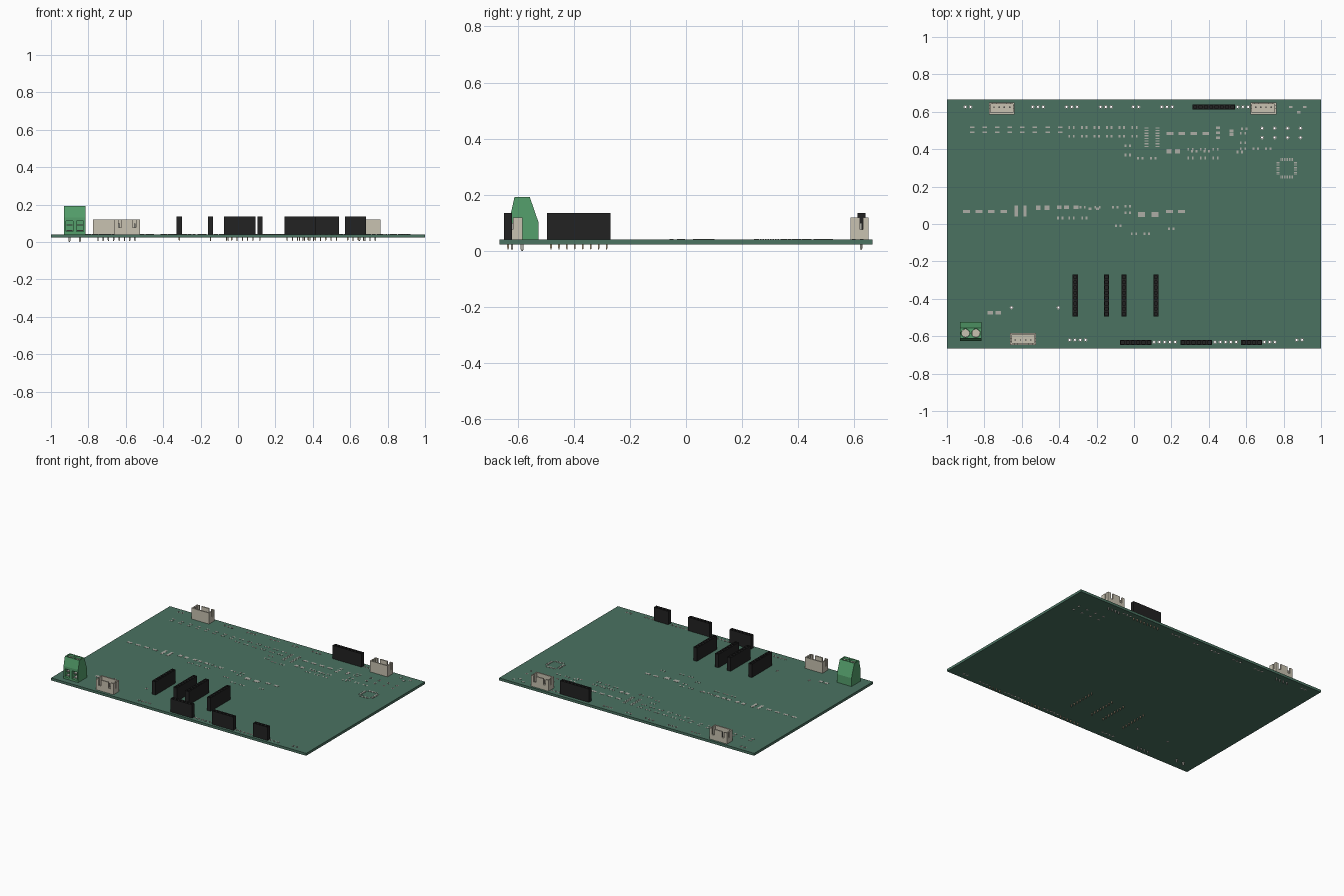
import bpy, bmesh
from mathutils import Matrix, Vector

if "Cube" in bpy.data.objects:
    bpy.data.objects.remove(bpy.data.objects["Cube"])

Z0, Z1 = 0.0235, 0.041      # board underside and top
P = 0.0283                  # pin pitch


def mat(name, r, g, b):
    m = bpy.data.materials.new(name)
    m.diffuse_color = (r, g, b, 1)
    m.use_nodes = True
    m.node_tree.nodes["Principled BSDF"].inputs["Base Color"].default_value = m.diffuse_color
    return m


GREEN = mat("board_green", 0.07, 0.17, 0.12)
BLACK = mat("black_plastic", 0.016, 0.016, 0.016)
CREAM = mat("cream_plastic", 0.58, 0.54, 0.44)
LIME = mat("terminal_green", 0.09, 0.35, 0.15)
METAL = mat("tin", 0.42, 0.42, 0.38)
GOLD = mat("brass", 0.5, 0.4, 0.27)


def finish(name, bm, m=None, hide=False):
    bmesh.ops.recalc_face_normals(bm, faces=bm.faces)
    me = bpy.data.meshes.new(name)
    bm.to_mesh(me)
    bm.free()
    o = bpy.data.objects.new(name, me)
    bpy.context.collection.objects.link(o)
    if m:
        me.materials.append(m)
    if hide:
        o.hide_render = True
        o.hide_viewport = True
    return o


def box(bm, x0, x1, y0, y1, z0, z1):
    mx = Matrix.Translation(((x0 + x1) / 2, (y0 + y1) / 2, (z0 + z1) / 2))
    bmesh.ops.create_cube(bm, size=1, matrix=mx @ Matrix.Diagonal((x1 - x0, y1 - y0, z1 - z0, 1)))


def cyl(bm, x, y, z0, z1, r, n=10):
    bmesh.ops.create_cone(bm, cap_ends=True, segments=n, radius1=r, radius2=r, depth=z1 - z0,
                          matrix=Matrix.Translation((x, y, (z0 + z1) / 2)))


def pin(bm, x, y, z0, z1, h=0.0035):
    # square pin with a tapered lower tip
    box(bm, x - h, x + h, y - h, y + h, z0 + 0.006, z1)
    bmesh.ops.create_cone(bm, cap_ends=True, segments=4, radius1=h * 0.7, radius2=h * 1.414, depth=0.006,
                          matrix=Matrix.Translation((x, y, z0 + 0.003)) @ Matrix.Rotation(0.7854, 4, 'Z'))


def cut(o, cutter):
    md = o.modifiers.new("cut", 'BOOLEAN')
    md.object = cutter
    md.operation = 'DIFFERENCE'
    md.solver = 'EXACT'


# plated holes: (first x, count, y)
ROWS = [(-0.902, 2, 0.626), (-0.542, 3, 0.626), (-0.361, 3, 0.626), (-0.179, 3, 0.626), (-0.004, 2, 0.626),
        (0.148, 3, 0.626), (0.554, 3, 0.626), (-0.344, 4, -0.62), (0.107, 5, -0.631), (0.433, 5, -0.631),
        (0.697, 3, -0.631), (0.87, 2, -0.62), (-0.655, 1, -0.447), (-0.404, 1, -0.447)]
holes = [(x + i * P, y) for x, n, y in ROWS for i in range(n)]
vias = [(x, y) for x in (0.685, 0.752, 0.821, 0.89) for y in (0.512, 0.462)]

# circuit board with drilled holes
bm = bmesh.new()
box(bm, -1, 1, -0.665, 0.665, Z0, Z1)
board = finish("circuit_board", bm, GREEN)
bm = bmesh.new()
for x, y in holes + vias:
    cyl(bm, x, y, 0, 0.08, 0.0065, 12)
cut(board, finish("drill_cutter", bm, hide=True))

# plated rings
bm = bmesh.new()
for x, y in holes + vias:
    loops = []
    for r, z in ((0.0057, Z0 - 0.0006), (0.0057, Z1 + 0.0006), (0.0098, Z1 + 0.0006), (0.0098, Z0 - 0.0006)):
        loops.append([bm.verts.new(Vector((x, y, z)) + Matrix.Rotation(k * 0.5235988, 3, 'Z') @ Vector((r, 0, 0)))
                      for k in range(12)])
    for a in range(4):
        A, B = loops[a], loops[(a + 1) % 4]
        for k in range(12):
            bm.faces.new((A[k], A[(k + 1) % 12], B[(k + 1) % 12], B[k]))
finish("plated_holes", bm, METAL)

# surface mount pads
bm = bmesh.new()


def pad(x, y, w, h):
    box(bm, x - w / 2, x + w / 2, y - h / 2, y + h / 2, Z1 - 0.001, Z1 + 0.0012)


def pairs(xs, ys, gx, gy, w, h):
    for x in xs:
        for y in ys:
            pad(x - gx / 2, y - gy / 2, w, h)
            pad(x + gx / 2, y + gy / 2, w, h)


def steps(x, n, d=0.0673):
    return [x + i * d for i in range(n)]


SM = (0.024, 0, 0.01, 0.014)      # small two-pad part
pairs(steps(-0.866, 8), [0.504], 0, 0.027, 0.024, 0.009)
pairs(steps(-0.334, 6), [0.516, 0.469], *SM)
pairs([0.322, 0.389], [0.388], *SM)
pairs([0.302, 0.369, 0.436], [0.4, 0.353], *SM)
pairs([-0.034], [0.418, 0.369], *SM)
pairs([0.034, 0.102], [0.352], *SM)
pairs(steps(0.583, 3), [0.402], *SM)
pairs([0.583], [0.435, 0.485], *SM)
pairs([0.59], [0.51], *SM)
pairs([0.565], [0.385], *SM)
pairs([-0.395, -0.334, -0.265], [0.032], *SM)
pairs([-0.275, -0.195, -0.1], [0.09], *SM)
pairs([-0.034], [0.095, 0.06], *SM)
pairs([-0.085], [-0.01], *SM)
pairs([0.0, 0.068], [-0.052], *SM)
pairs([0.2], [-0.025], *SM)
for x in steps(0.192, 4, 0.064):
    pad(x, 0.483, 0.036, 0.016)
for x in steps(-0.895, 4, 0.066):
    pad(x, 0.066, 0.036, 0.016)
for x in (-0.63, -0.583):
    pad(x, 0.069, 0.018, 0.06)
for x in (-0.512, -0.465):
    pad(x, 0.087, 0.026, 0.024)
for x in (-0.4, -0.36, -0.31):
    pad(x, 0.09, 0.026, 0.02)
for x in (-0.235, -0.195):
    pad(x, 0.082, 0.016, 0.014)
for x in (0.04, 0.112):
    pad(x, 0.05, 0.038, 0.027)
for x in (0.19, 0.254):
    pad(x, 0.066, 0.036, 0.016)
for x in (0.188, 0.232):
    pad(x, 0.389, 0.026, 0.022)
for x in (-0.769, -0.726):
    pad(x, -0.475, 0.028, 0.02)
for y in (0.515, 0.487, 0.462):
    pad(0.45, y, 0.022, 0.013)
for y in (0.497, 0.478):
    pad(0.521, y, 0.022, 0.015)
for x, y in ((0.838, 0.626), (0.912, 0.626), (0.88, 0.598)):
    pad(x, y, 0.018, 0.012)
# dual row and quad chip footprints
for i in range(8):
    for x in (0.067, 0.125):
        pad(x, 0.415 + i * 0.0141, 0.022, 0.0067)
    t = (i - 3.5) * 0.0089
    for s in (-1, 1):
        pad(0.817 + t, 0.298 + s * 0.047, 0.005, 0.017)
        pad(0.817 + s * 0.047, 0.298 + t, 0.017, 0.005)
finish("solder_pads", bm, METAL)


# socket strips: open square sockets on top, pins below
def socket_strip(name, cx, cy, n, vertical=False):
    L, h, top, bot = n * P / 2, 0.014, 0.1355, Z1
    bm = bmesh.new()
    g = [[bm.verts.new((-L + i * P, s * h, top)) for s in (-1, 1)] for i in range(n + 1)]
    cells = [bm.faces.new((g[i][0], g[i + 1][0], g[i + 1][1], g[i][1])) for i in range(n)]
    rim = [e for e in bm.edges if len(e.link_faces) == 1]
    ext = bmesh.ops.extrude_edge_only(bm, edges=rim)["geom"]
    for v in ext:
        if isinstance(v, bmesh.types.BMVert):
            v.co.z = bot
    bmesh.ops.holes_fill(bm, edges=[e for e in bm.edges if len(e.link_faces) == 1])
    bmesh.ops.inset_individual(bm, faces=cells, thickness=0.0095)
    for f in bmesh.ops.extrude_discrete_faces(bm, faces=cells)["faces"]:
        q = [bm.verts.new((v.co.x, v.co.y, top - 0.03)) for v in f.verts]
        old = list(f.verts)
        bm.faces.remove(f)
        for v, w in zip(old, q):
            v.co.z = top
        for k in range(4):
            bm.faces.new((old[k], old[(k + 1) % 4], q[(k + 1) % 4], q[k]))
        bm.faces.new(q)
    bmesh.ops.remove_doubles(bm, verts=bm.verts, dist=0.0001)
    body = finish(name, bm, BLACK)
    bm = bmesh.new()
    for i in range(n):
        pin(bm, -L + (i + 0.5) * P, 0, 0.006, Z1 + 0.01, 0.003)
    pins = finish(name + "_pins", bm, GOLD)
    for o in (body, pins):
        o.location = (cx, cy, 0)
        o.rotation_euler.z = 1.5707963 if vertical else 0


for i, (x, y, n, v) in enumerate([(-0.314, -0.382, 8, 1), (-0.147, -0.382, 8, 1), (-0.053, -0.382, 8, 1),
                                  (0.117, -0.382, 8, 1), (0.427, 0.626, 8, 0), (0.009, -0.634, 6, 0),
                                  (0.333, -0.634, 6, 0), (0.629, -0.634, 4, 0)]):
    socket_strip(f"socket_strip_{i + 1}", x, y, n, v)


# shrouded four-pin plugs: open box, slots in the outer wall and both ends
def plug(name, cx, cy, flip):
    X, ya, yb, t, top, low = 0.069, -0.026, 0.038, 0.009, 0.119, 0.077
    bm = bmesh.new()
    box(bm, -X, X, ya, yb, Z1, 0.058)
    box(bm, -X, X, yb - t, yb, 0.058, top)
    box(bm, -X, X, ya, ya + t, 0.058, low)
    for a, b in ((-X, -0.047), (-0.029, 0.029), (0.047, X)):
        box(bm, a, b, ya, ya + t, low, top)
    for s in (-1, 1):
        x0, x1 = sorted((s * X, s * (X - t)))
        box(bm, x0, x1, ya + t, yb - t, 0.058, low)
        box(bm, x0, x1, ya + t, -0.006, low, top)
        box(bm, x0, x1, 0.004, yb - t, low, top)
    body = finish(name, bm, CREAM)
    bm = bmesh.new()
    for i in range(4):
        pin(bm, (i - 1.5) * 0.0279, 0, 0.004, 0.1, 0.0036)
    pins = finish(name + "_pins", bm, METAL)
    for o in (body, pins):
        o.location = (cx, cy, 0)
        o.rotation_euler.z = 3.1415927 if flip else 0


plug("plug_back_left", -0.707, 0.624, True)
plug("plug_back_right", 0.692, 0.624, True)
plug("plug_front", -0.593, -0.62, False)

# screw terminal: extruded side profile, cut by wire openings and screw wells
XA, XB = -0.93, -0.816
prof = [(-0.625, Z1), (-0.625, 0.13), (-0.611, 0.193), (-0.557, 0.193), (-0.525, 0.1), (-0.525, Z1)]
bm = bmesh.new()
f = bm.faces.new([bm.verts.new((XA, y, z)) for y, z in prof])
for v in bmesh.ops.extrude_face_region(bm, geom=[f])["geom"]:
    if isinstance(v, bmesh.types.BMVert):
        v.co.x = XB
term = finish("screw_terminal", bm, LIME)
bc, bs, bp = bmesh.new(), bmesh.new(), bmesh.new()
for x in (-0.901, -0.845):
    box(bc, x - 0.019, x + 0.019, -0.65, -0.575, 0.055, 0.112)
    cyl(bc, x, -0.584, 0.165, 0.22, 0.0235, 20)
    # slotted screw head
    cyl(bs, x, -0.584, 0.16, 0.178, 0.022, 20)
    box(bs, x - 0.018, x - 0.003, -0.594, -0.574, 0.176, 0.182)
    box(bs, x + 0.003, x + 0.018, -0.594, -0.574, 0.176, 0.182)
    # wire clamp inside the opening, and the leg
    box(bp, x - 0.015, x + 0.015, -0.612, -0.576, 0.058, 0.064)
    box(bp, x - 0.015, x + 0.015, -0.612, -0.576, 0.088, 0.094)
    pin(bp, x, -0.584, 0, Z1 + 0.01, 0.005)
cut(term, finish("terminal_cutter", bc, hide=True))
finish("terminal_screws", bs, CREAM)
finish("terminal_clamps", bp, METAL)
